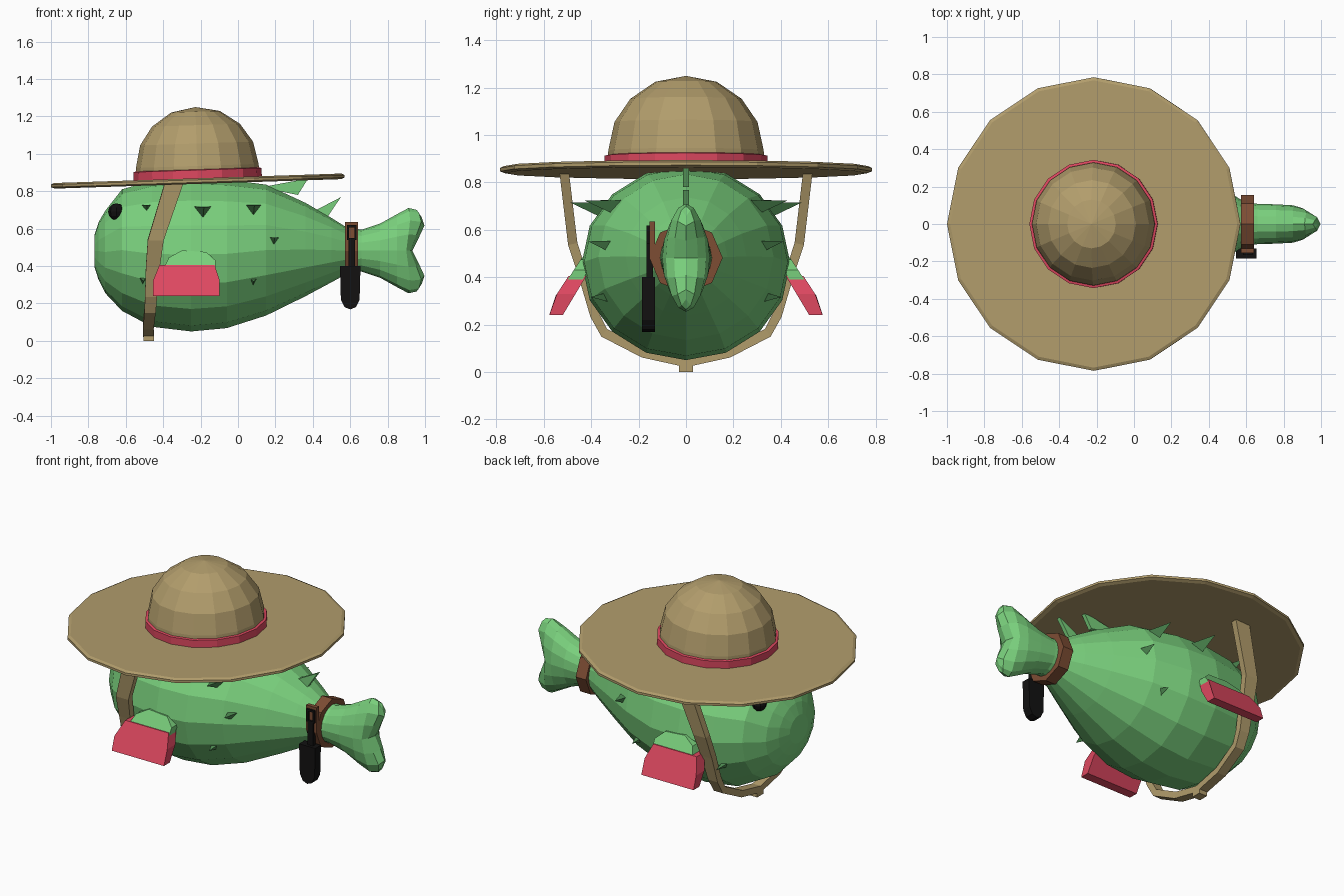
import bpy, bmesh, math
from mathutils import Vector, Matrix

if "Cube" in bpy.data.objects:
    bpy.data.objects.remove(bpy.data.objects["Cube"])


def lin(c):
    c /= 255
    return c / 12.92 if c <= 0.04045 else ((c + 0.055) / 1.055) ** 2.4


def material(name, r, g, b):
    m = bpy.data.materials.new(name)
    m.diffuse_color = (lin(r), lin(g), lin(b), 1)
    m.use_nodes = True
    m.node_tree.nodes["Principled BSDF"].inputs["Base Color"].default_value = m.diffuse_color
    return m


GREEN = material("cactus green", 121, 207, 124)
DARK = material("spine green", 80, 142, 84)
STRAW = material("straw", 178, 157, 108)
RED = material("red", 222, 72, 96)
BROWN = material("leather brown", 125, 77, 52)
BLACK = material("black", 18, 17, 17)


def finish(name, bm, mat):
    bmesh.ops.recalc_face_normals(bm, faces=bm.faces)
    me = bpy.data.meshes.new(name)
    bm.to_mesh(me)
    bm.free()
    ob = bpy.data.objects.new(name, me)
    me.materials.append(mat)
    bpy.context.collection.objects.link(ob)
    return ob


def loft(name, rings, mat, weld=0.0005):
    """Skin a list of equal-length point rings and cap both ends."""
    bm = bmesh.new()
    vs = [[bm.verts.new(p) for p in ring] for ring in rings]
    n = len(vs[0])
    for a, b in zip(vs, vs[1:]):
        for i in range(n):
            j = (i + 1) % n
            bm.faces.new((a[i], a[j], b[j], b[i]))
    bm.faces.new(vs[0][::-1])
    bm.faces.new(vs[-1])
    bmesh.ops.remove_doubles(bm, verts=bm.verts, dist=weld)
    return finish(name, bm, mat)


def x_ring(x, zc, rz, ry, n=16, bump=0.0):
    """Ellipse across the x axis; bump pushes the upper and lower halves along x."""
    pts = []
    for i in range(n):
        a = 2 * math.pi * i / n
        s = abs(math.sin(a)) ** 1.5
        pts.append((x + bump * math.sin(math.pi * 0.8 * s),
                    ry * math.cos(a), zc + rz * math.sin(a)))
    return pts


def box(name, lo, hi, mat):
    rings = [[(x, lo[1], lo[2]), (x, hi[1], lo[2]), (x, hi[1], hi[2]), (x, lo[1], hi[2])]
             for x in (lo[0], hi[0])]
    return loft(name, rings, mat)


# Body: x, centre height, half height, half width
BODY = [(-.768, .48, .085, .09), (-.745, .48, .155, .165), (-.71, .475, .22, .24),
        (-.62, .485, .325, .34), (-.46, .465, .39, .405), (-.25, .46, .41, .44),
        (-.06, .465, .397, .43), (.15, .485, .35, .37), (.36, .488, .25, .255),
        (.50, .485, .172, .175), (.58, .482, .125, .125)]
loft("body", [x_ring(*r) for r in BODY], GREEN)

# Forked tail
loft("tail", [x_ring(.57, .482, .125, .115), x_ring(.66, .482, .112, .108),
              x_ring(.76, .482, .145, .105), x_ring(.85, .482, .195, .10),
              x_ring(.90, .482, .228, .085, bump=.02),
              x_ring(.92, .482, .218, .05, bump=.06),
              x_ring(.932, .482, .19, .0, bump=.065)], GREEN)


def body_y(x, z):
    """Half width of the body at a given spot."""
    for a, b in zip(BODY, BODY[1:]):
        if a[0] <= x <= b[0]:
            t = (x - a[0]) / (b[0] - a[0])
            zc, rz, ry = (a[k] + t * (b[k] - a[k]) for k in (1, 2, 3))
            return ry * math.sqrt(max(0, 1 - ((z - zc) / rz) ** 2))
    return 0


# Side spines: x, z, radius, length
SPINES = [(-.19, .69, .055, .17), (.08, .70, .05, .16), (-.49, .71, .035, .10),
          (.19, .535, .038, .11), (-.51, .33, .03, .11), (.08, .325, .032, .09)]
for x, z, r, length in SPINES:
    for side, label in ((-1, "right"), (1, "left")):
        d = Vector((.05, side, .15 if z > .5 else -.1)).normalized()
        base = Vector((x, side * (body_y(x, z) - .04), z))
        u, v = Vector((1, 0, 0)), Vector((0, 0, 1))
        ring = [base + r * (u * math.sin(a) - v * math.cos(a))
                for a in (0, math.tau / 3, 2 * math.tau / 3)]
        tip = base + d * length
        loft(f"spine_{label}", [ring, [tip] * 3], DARK)

# Thin spines along the back
for tri in ([(.12, .82), (.375, .868), (.32, .78)],
            [(.40, .69), (.55, .768), (.47, .65)]):
    loft("back_spine", [[(x, y, z) for x, z in tri] for y in (-.012, .012)], GREEN)


# Side fins with red tips; the slab leans outward toward the bottom
def slab(name, outline, side, inset, mat):
    def outer(z):
        return .577 - .65 * max(0, z - .28) - inset

    def inner(z):
        return .52 - .6 * (z - .24) + inset
    loft(name, [[(x, side * f(z), z) for x, z in outline] for f in (inner, outer)], mat)


TIP = [(-.455, .24), (-.10, .24), (-.10, .33), (-.125, .405), (-.42, .405), (-.455, .32)]
ROOT = [(-.40, .38), (-.12, .38), (-.12, .43), (-.17, .475), (-.30, .483), (-.37, .445)]
for side, label in ((-1, "right"), (1, "left")):
    slab(f"fin_tip_{label}", TIP, side, 0, RED)
    slab(f"fin_root_{label}", ROOT, side, .006, GREEN)

# Eyes
for side in (-1, 1):
    bm = bmesh.new()
    bmesh.ops.create_uvsphere(bm, u_segments=8, v_segments=6, radius=.045)
    bm.transform(Matrix.Translation((-.65, side * (body_y(-.65, .69) + .005), .69)))
    finish("eye", bm, BLACK)

# Hat: revolved profiles on one tilted axis
TILT = Matrix.Translation((-.215, 0, .855)) @ Matrix.Rotation(-.033, 4, 'Y')


def revolve(name, profile, mat, n=16):
    rings = [[TILT @ Vector((r * math.cos(math.tau * i / n), r * math.sin(math.tau * i / n), z))
              for i in range(n)] for r, z in profile]
    return loft(name, rings, mat)


revolve("hat_brim", [(.765, -.016), (.785, -.008), (.785, .006), (.768, .014)], STRAW)
revolve("hat_crown", [(.332, .0), (.328, .08), (.302, .20), (.235, .298),
                      (.13, .37), (0, .395)], STRAW)
revolve("hat_band", [(.343, .01), (.343, .058), (.325, .062)], RED)

# Chin strap: x, y, z, width, mirrored to the far side
HALF = [(-.34, .515, .85, .10), (-.44, .478, .54, .085), (-.455, .432, .40, .075),
        (-.465, .385, .24, .065), (-.47, .345, .165, .06), (-.48, .18, .08, .058),
        (-.48, 0, .04, .056)]
path = HALF + [(x, -y, z, w) for x, y, z, w in HALF[-2::-1]]
rings = []
for i, (x, y, z, w) in enumerate(path):
    a, b = path[max(i - 1, 0)], path[min(i + 1, len(path) - 1)]
    t = Vector((0, b[1] - a[1], b[2] - a[2])).normalized()
    nrm = Vector((0, -t.z, t.y)) * .02
    c, u = Vector((x, y, z)), Vector((w / 2, 0, 0))
    rings.append([c - u - nrm, c + u - nrm, c + u + nrm, c - u + nrm])
loft("chin_strap", rings, STRAW)
box("strap_knot", (-.505, -.03, 0), (-.45, .03, .06), STRAW)

# Tail belt
loft("belt", [x_ring(x, .482, .15, .155, n=8) for x in (.572, .642)], BROWN)

# Blade hanging from the belt
BLADE = [(.545, .40), (.655, .40), (.65, .22), (.63, .18), (.60, .168), (.57, .18), (.55, .22)]
loft("blade", [[(x, y, z) for x, z in BLADE] for y in (-.185, -.13)], BLACK)
for x in (.582, .622):
    box("handle_side", (x, -.167, .54), (x + .012, -.14, .618), BLACK)
box("handle_top", (.582, -.167, .606), (.634, -.14, .618), BLACK)
box("handle_grip", (.59, -.167, .39), (.626, -.14, .55), BLACK)
box("handle_backing", (.572, -.155, .48), (.642, -.13, .635), BROWN)
